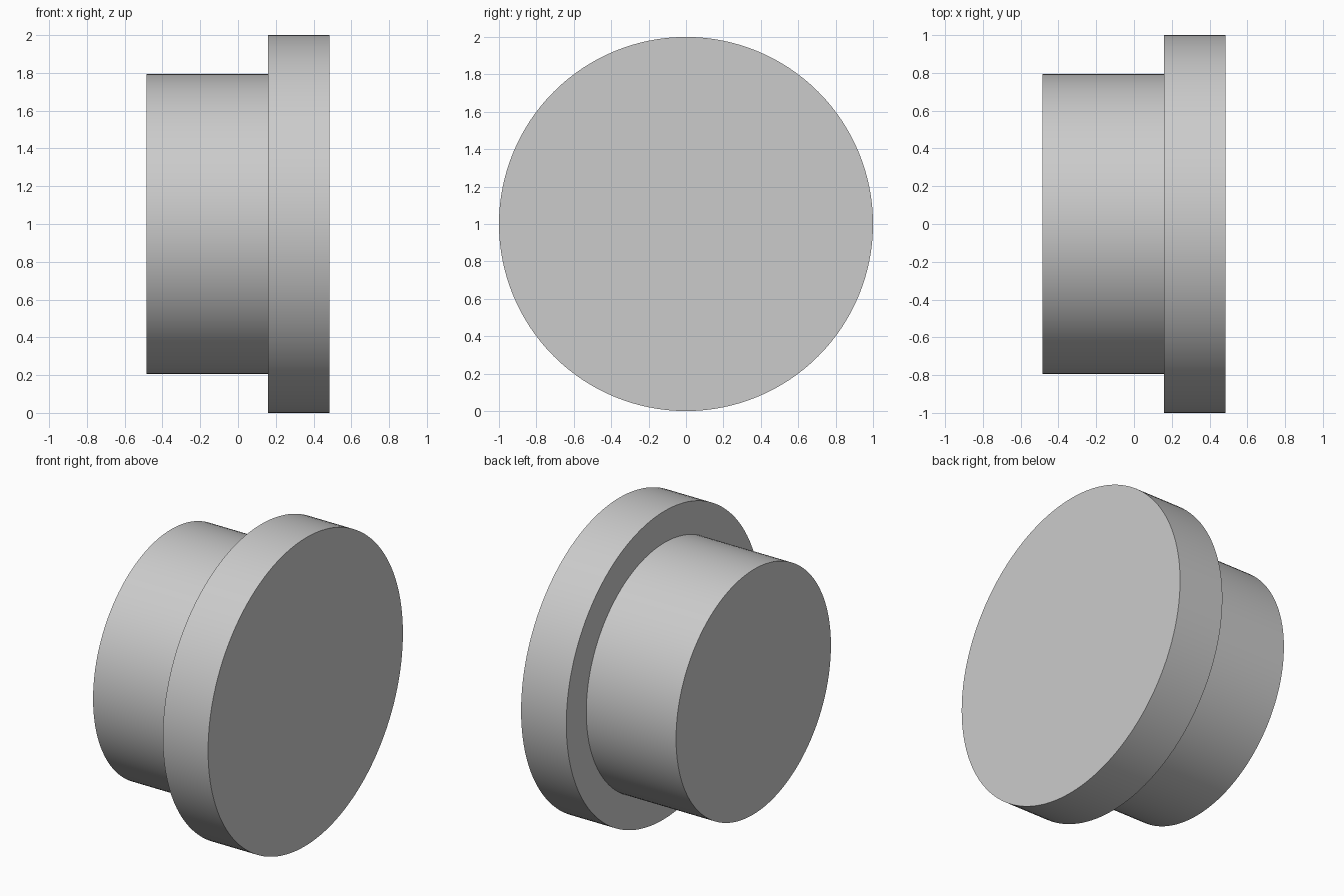
import bpy
import bmesh
from math import pi, radians
from mathutils import Matrix

cube = bpy.data.objects.get("Cube")
if cube:
    bpy.data.objects.remove(cube, do_unlink=True)

SEGMENTS = 128

# Plain grey material
grey = bpy.data.materials.new("plain_grey")
grey.use_nodes = True
colour = (0.6, 0.6, 0.6, 1)
grey.diffuse_color = colour
grey.node_tree.nodes["Principled BSDF"].inputs["Base Color"].default_value = colour

# Stepped plug: (x, radius) profile of the narrow barrel and the wide flange
profile = [(-0.485, 0.795), (0.16, 0.795), (0.16, 1.0), (0.485, 1.0)]

bm = bmesh.new()
rings = []
for x, radius in profile:
    place = Matrix.Translation((x, 0, 1)) @ Matrix.Rotation(pi / 2, 4, "Y")
    ring = bmesh.ops.create_circle(bm, segments=SEGMENTS, radius=radius, matrix=place)
    rings.append(ring["verts"])

# Walls and the step between neighbouring rings
for a, b in zip(rings, rings[1:]):
    for i in range(SEGMENTS):
        j = (i + 1) % SEGMENTS
        bm.faces.new((a[i], a[j], b[j], b[i]))

# Flat end caps
bm.faces.new(rings[0])
bm.faces.new(rings[-1])
bmesh.ops.recalc_face_normals(bm, faces=bm.faces)

mesh = bpy.data.meshes.new("flanged_plug")
bm.to_mesh(mesh)
bm.free()
mesh.materials.append(grey)
plug = bpy.data.objects.new("flanged_plug", mesh)
bpy.context.collection.objects.link(plug)

# Smooth walls with sharp rims
bpy.ops.object.select_all(action="DESELECT")
plug.select_set(True)
bpy.context.view_layer.objects.active = plug
bpy.ops.object.shade_smooth_by_angle(angle=radians(30))
